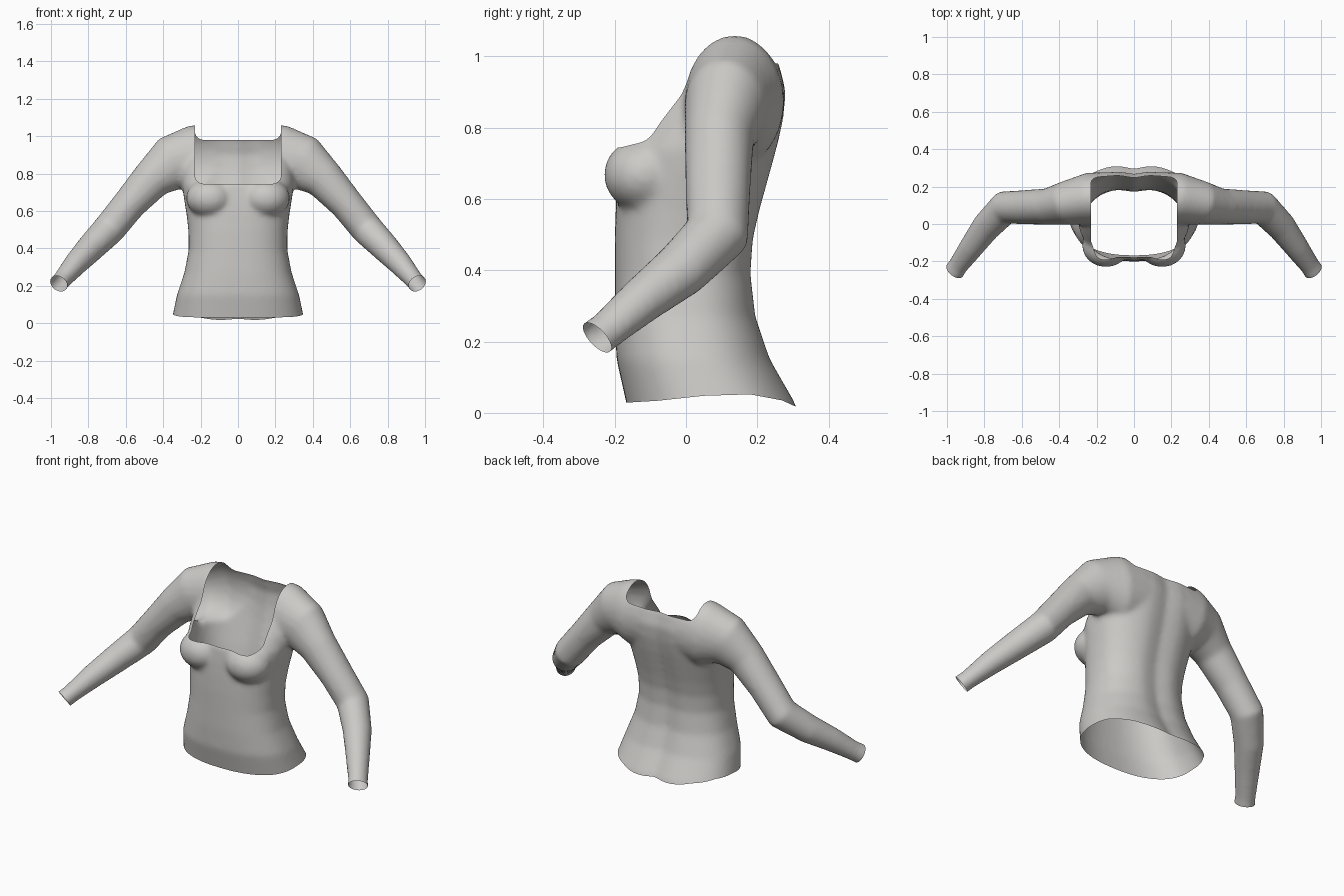
import bpy, bmesh, math
from mathutils import Vector, Matrix

cube = bpy.data.objects.get("Cube")
if cube:
    bpy.data.objects.remove(cube, do_unlink=True)


def material(name, rgb):
    m = bpy.data.materials.new(name)
    m.use_nodes = True
    m.diffuse_color = (*rgb, 1)
    bsdf = m.node_tree.nodes["Principled BSDF"]
    bsdf.inputs["Base Color"].default_value = (*rgb, 1)
    bsdf.inputs["Roughness"].default_value = 0.8
    return m


def make_object(name, bm, mat):
    bmesh.ops.recalc_face_normals(bm, faces=bm.faces)
    mesh = bpy.data.meshes.new(name)
    bm.to_mesh(mesh)
    bm.free()
    mesh.materials.append(mat)
    obj = bpy.data.objects.new(name, mesh)
    bpy.context.collection.objects.link(obj)
    return obj


def baked(obj):
    """Mesh of the object with its modifiers applied."""
    bpy.context.view_layer.update()
    dg = bpy.context.evaluated_depsgraph_get()
    return bpy.data.meshes.new_from_object(obj.evaluated_get(dg))


def loft(bm, rings):
    rows = [[bm.verts.new(p) for p in ring] for ring in rings]
    n = len(rows[0])
    for a, b in zip(rows, rows[1:]):
        for i in range(n):
            j = (i + 1) % n
            bm.faces.new((a[i], a[j], b[j], b[i]))
    bm.faces.new(rows[0])
    bm.faces.new(rows[-1])


def spow(v, e):
    return math.copysign(abs(v) ** e, v)


def torso_ring(z, half, front, back, sides=48):
    """Rounded cross-section with a shallow hollow along the spine."""
    mid, depth = (front + back) / 2, (back - front) / 2
    ring = []
    for i in range(sides):
        a = 2 * math.pi * i / sides
        x = half * spow(math.cos(a), 0.84)
        y = mid + depth * spow(math.sin(a), 0.84)
        if y > mid:
            y -= 0.02 * math.exp(-(x / 0.06) ** 2)
        ring.append(Vector((x, y, z)))
    return ring


def arm_rings(side, path, sides=24):
    """Oval rings square to the arm path: x, y, z, height radius, depth radius."""
    pts = [Vector(p[:3]) for p in path]
    rings = []
    for i, p in enumerate(path):
        t = (pts[min(i + 1, len(pts) - 1)] - pts[max(i - 1, 0)]).normalized()
        u = t.cross(Vector((0, 1, 0))).normalized()
        v = u.cross(t)
        ring = []
        for k in range(sides):
            a = 2 * math.pi * k / sides
            q = pts[i] + u * p[3] * math.cos(a) + v * p[4] * math.sin(a)
            ring.append(Vector((q.x * side, q.y, q.z)))
        rings.append(ring)
    return rings


fabric = material("light grey fabric", (0.6, 0.59, 0.57))
cut = bpy.data.materials.new("cut")

# Torso: height, half width, front, back
TORSO = [
    (-0.08, 0.375, -0.145, 0.35), (0.03, 0.352, -0.168, 0.312),
    (0.15, 0.327, -0.195, 0.243), (0.27, 0.287, -0.2, 0.203),
    (0.39, 0.264, -0.2, 0.19), (0.49, 0.265, -0.2, 0.197),
    (0.58, 0.275, -0.197, 0.218), (0.66, 0.288, -0.192, 0.24),
    (0.74, 0.3, -0.183, 0.262), (0.82, 0.3, -0.125, 0.28),
    (0.9, 0.29, -0.06, 0.288), (0.98, 0.27, 0.0, 0.268),
    (1.06, 0.22, 0.07, 0.22)]
# Arm path from inside the shoulder to past the wrist
ARM = [
    (0.12, 0.138, 0.885, 0.185, 0.14), (0.24, 0.135, 0.872, 0.185, 0.14),
    (0.36, 0.112, 0.853, 0.148, 0.118), (0.46, 0.093, 0.77, 0.108, 0.098),
    (0.58, 0.09, 0.638, 0.09, 0.092), (0.69, 0.088, 0.502, 0.087, 0.091),
    (0.79, -0.015, 0.4, 0.076, 0.08), (0.87, -0.125, 0.315, 0.064, 0.067),
    (0.94, -0.222, 0.232, 0.05, 0.056), (1.0, -0.31, 0.165, 0.054, 0.06)]

bm = bmesh.new()
loft(bm, [torso_ring(*row) for row in TORSO])
for side in (-1, 1):
    loft(bm, arm_rings(side, ARM))
    # Bust
    place = Matrix.Translation((side * 0.15, -0.115, 0.668)) @ Matrix.Diagonal((0.128, 0.116, 0.105, 1))
    bmesh.ops.create_uvsphere(bm, u_segments=32, v_segments=20, radius=1, matrix=place)
top = make_object("long_sleeved_top", bm, fabric)

# Fuse the parts into one skin
fuse = top.modifiers.new("fuse", 'REMESH')
fuse.mode = 'VOXEL'
fuse.voxel_size = 0.013
soften = top.modifiers.new("soften", 'SMOOTH')
soften.factor = 0.5
soften.iterations = 10
skin = baked(top)
top.modifiers.clear()
top.data = skin
skin.materials.clear()
skin.materials.append(fabric)


def prism(name, outline, axis, start, end):
    """Cutter made by sweeping an outline along x or y."""
    b = bmesh.new()
    def place(p, q, s):
        return (s, p, q) if axis == 'x' else (p, s, q)
    loft(b, [[place(p, q, s) for p, q in outline] for s in (start, end)])
    obj = make_object(name, b, cut)
    obj.hide_render = True
    return obj


def neck_outline(low, half=0.23, r=0.045, steps=8):
    pts = [(half, 1.3), (-half, 1.3)]
    for sx, start in ((-1, math.pi), (1, 1.5 * math.pi)):
        for i in range(steps + 1):
            a = start + i / steps * math.pi / 2
            pts.append((sx * (half - r) + r * math.cos(a), low + r + r * math.sin(a)))
    return pts


HEM = [(-0.6, -0.3), (0.6, -0.3), (0.6, -0.04), (0.32, 0.012), (0.27, 0.035),
       (0.18, 0.052), (0.05, 0.048), (-0.08, 0.034), (-0.18, 0.028), (-0.6, 0.028)]
cutters = [prism("front_neck_cutter", neck_outline(0.745), 'y', -0.6, 0.12),
           prism("back_neck_cutter", neck_outline(0.98), 'y', -0.7, 0.6),
           prism("hem_cutter", HEM, 'x', -0.6, 0.6)]
for c in cutters:
    m = top.modifiers.new(c.name, 'BOOLEAN')
    m.operation = 'DIFFERENCE'
    m.solver = 'EXACT'
    m.material_mode = 'TRANSFER'
    m.object = c
shell = baked(top)
top.modifiers.clear()
top.data = shell

# Open the neck and hem by dropping the cut faces
cut_slots = {i for i, m in enumerate(shell.materials) if m and m.name == cut.name}
bm = bmesh.new()
bm.from_mesh(shell)
bmesh.ops.delete(bm, geom=[f for f in bm.faces if f.material_index in cut_slots], context='FACES')

# Open the cuffs
for side in (-1, 1):
    faces = [f for f in bm.faces if f.calc_center_median().x * side > 0.75]
    geom = faces + list({e for f in faces for e in f.edges}) + list({v for f in faces for v in f.verts})
    bmesh.ops.bisect_plane(bm, geom=geom, plane_co=(side * 0.962, -0.25, 0.215),
                           plane_no=(side * 0.45, -0.68, -0.58), clear_outer=True)
for f in bm.faces:
    f.material_index = 0
    f.smooth = True
bm.to_mesh(shell)
bm.free()
shell.materials.clear()
shell.materials.append(fabric)

for c in cutters:
    bpy.data.objects.remove(c, do_unlink=True)
bpy.data.materials.remove(cut)
